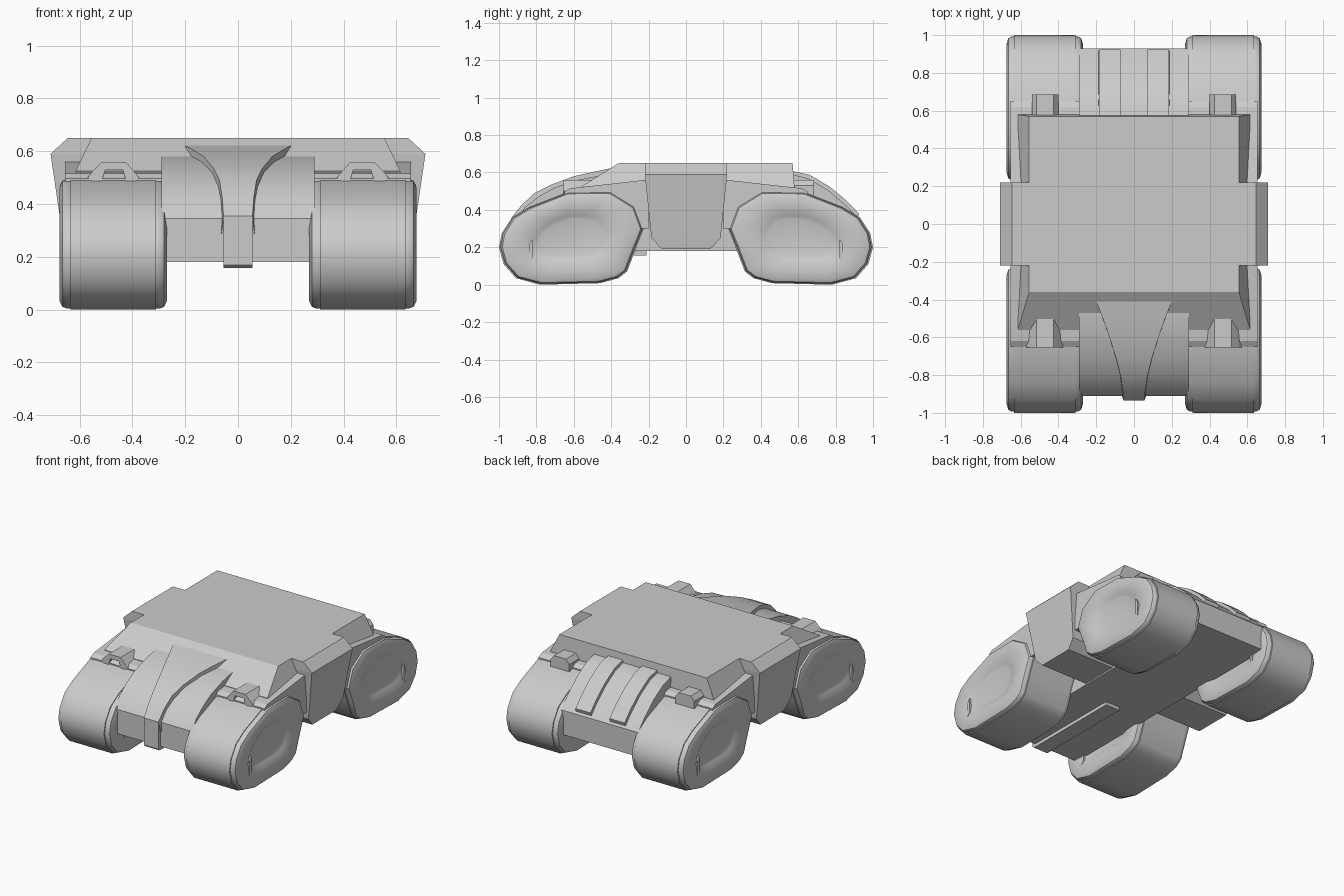
import bpy, bmesh
from math import radians

if "Cube" in bpy.data.objects:
    bpy.data.objects.remove(bpy.data.objects["Cube"])


def finish(name, bm, smooth=None):
    bmesh.ops.recalc_face_normals(bm, faces=bm.faces)
    me = bpy.data.meshes.new(name)
    bm.to_mesh(me)
    bm.free()
    ob = bpy.data.objects.new(name, me)
    bpy.context.collection.objects.link(ob)
    if smooth:
        bpy.ops.object.select_all(action='DESELECT')
        ob.select_set(True)
        bpy.context.view_layer.objects.active = ob
        bpy.ops.object.shade_smooth_by_angle(angle=radians(smooth))
    return ob


def loft(name, rings, smooth=None):
    """Skin a list of closed rings and cap both ends."""
    bm = bmesh.new()
    vs = [[bm.verts.new(p) for p in r] for r in rings]
    n = len(vs[0])
    for a, b in zip(vs, vs[1:]):
        for i in range(n):
            j = (i + 1) % n
            bm.faces.new((a[i], a[j], b[j], b[i]))
    bm.faces.new(vs[0])
    bm.faces.new(vs[-1])
    return finish(name, bm, smooth)


def prism(name, pts, x0, x1, smooth=None):
    """Extrude a (y, z) profile along x."""
    return loft(name, [[(x, y, z) for y, z in pts] for x in (x0, x1)], smooth)


# Upper deck with sloped sides and front
deck_low = [(-.615, -.56, .525), (.615, -.56, .525), (.615, .58, .525), (-.615, .58, .525)]
deck_top = [(-.555, -.36, .65), (.555, -.36, .65), (.555, .57, .65), (-.555, .57, .65)]
loft("upper_deck", [[(x * .98, y, .40) for x, y, z in deck_low], deck_low, deck_top])

# Lower hull with curved nose and tail
nose = [(-.91, .345), (-.86, .415), (-.79, .47), (-.7, .52), (-.58, .56), (-.45, .585)]
tail = [(.57, .59), (.66, .565), (.76, .505), (.86, .42), (.93, .345)]
prism("lower_hull", [(-.91, .18)] + nose + tail + [(.93, .18)], -.29, .29, 30)

# Flaring centre ridge on the nose, continuing as a keel underneath
ridge = [(-.935, .355, .055), (-.88, .425, .06), (-.81, .49, .07), (-.72, .535, .092),
         (-.6, .58, .13), (-.5, .602, .165), (-.41, .621, .2)]
loft("nose_ridge", [[(-w - .008, y + .02, z - .07), (-w, y, z), (w, y, z),
                     (w + .008, y + .02, z - .07)] for y, z, w in ridge], 30)
prism("nose_keel", [(-.935, .355), (-.935, .17), (-.92, .157), (-.21, .157),
                    (-.21, .2), (-.88, .2), (-.88, .36)], -.055, .055)

# Raised slats on the tail
for s in (-1, 1):
    up = [(.575, .606), (.66, .588), (.77, .523), (.86, .448), (.925, .38)]
    loft("tail_slat", [[(s * .068, y - .02, z - .06), (s * .072, y, z),
                        (s * .185, y, z), (s * .19, y - .02, z - .06)] for y, z in up], 30)

# Track pod outline, u is distance from the middle
pod = [(1, .2), (.985, .275), (.93, .36), (.84, .415), (.63, .497), (.4, .5), (.27, .42),
       (.225, .3), (.265, .2), (.315, .07), (.36, .035), (.46, .008), (.78, 0),
       (.91, .035), (.975, .11)]
dish = [(.85, .19), (.84, .23), (.81, .29), (.74, .345), (.64, .385), (.52, .39), (.44, .37),
        (.39, .3), (.39, .24), (.41, .18), (.45, .14), (.52, .125), (.7, .12),
        (.78, .125), (.83, .145)]
CU, CZ, CX = .61, .245, .4725


def pod_ring(pts, s, dx, sx, sy):
    return [(sx * (CX + dx), sy * (CU + (u - CU) * s), CZ + (z - CZ) * s) for u, z in pts]


steps = [(dish, .72, .178), (dish, .86, .184), (dish, 1.05, .199), (pod, .87, .203),
         (pod, .955, .193), (pod, .98, .178), (pod, .98, .1625)]
for sx in (-1, 1):
    for sy in (-1, 1):
        # Tread band, then the rimmed and dished pod body
        loft("track_tread", [pod_ring(pod, 1, d, sx, sy) for d in (-.1625, .1625)], 35)
        rings = [pod_ring(p, s, -d, sx, sy) for p, s, d in steps]
        rings += [pod_ring(p, s, d, sx, sy) for p, s, d in reversed(steps)]
        loft("track_pod", rings, 35)
        # Small fin at the outer end of each dish
        for d in (-.193, .193):
            x = sx * (CX + d)
            prism("pod_fin", [(sy * u, z) for u, z in
                              [(.84, .12), (.84, .215), (.82, .245), (.82, .135)]],
                  x - .009, x + .009)
        # Fender joining pod and deck
        prof = [(.65, .485), (.65, .497), (.62, .515), (.2, .562), (.2, .3), (.3, .3), (.36, .45)]
        loft("fender", [[(sx * x, sy * u, z) for u, z in prof] for x in (.28, .655)])

    # Front lamp housings: hollow arch over a recessed back
    arch = [(.375, .5), (.395, .525), (.425, .56), (.515, .56), (.55, .525), (.57, .5),
            (.54, .477), (.52, .477), (.503, .53), (.437, .53), (.42, .477), (.4, .477)]
    loft("front_lamp_housing", [[(sx * x, y, z) for x, z in arch] for y in (-.655, -.49)])
    # Rear hinge blocks
    blk = [(.4, .48), (.4, .53), (.425, .56), (.515, .56), (.54, .53), (.54, .48)]
    loft("rear_hinge_block", [[(sx * x, y, z) for x, z in blk] for y in (.57, .685)])

    # Side armour block, tapered towards the bottom
    levels = [(.65, .645, .22), (.59, .71, .22), (.25, .66, .185), (.19, .65, .13)]
    loft("side_armour", [[(sx * .28, -h, z), (sx * x, -h, z), (sx * x, h, z), (sx * .28, h, z)]
                         for z, x, h in levels])
